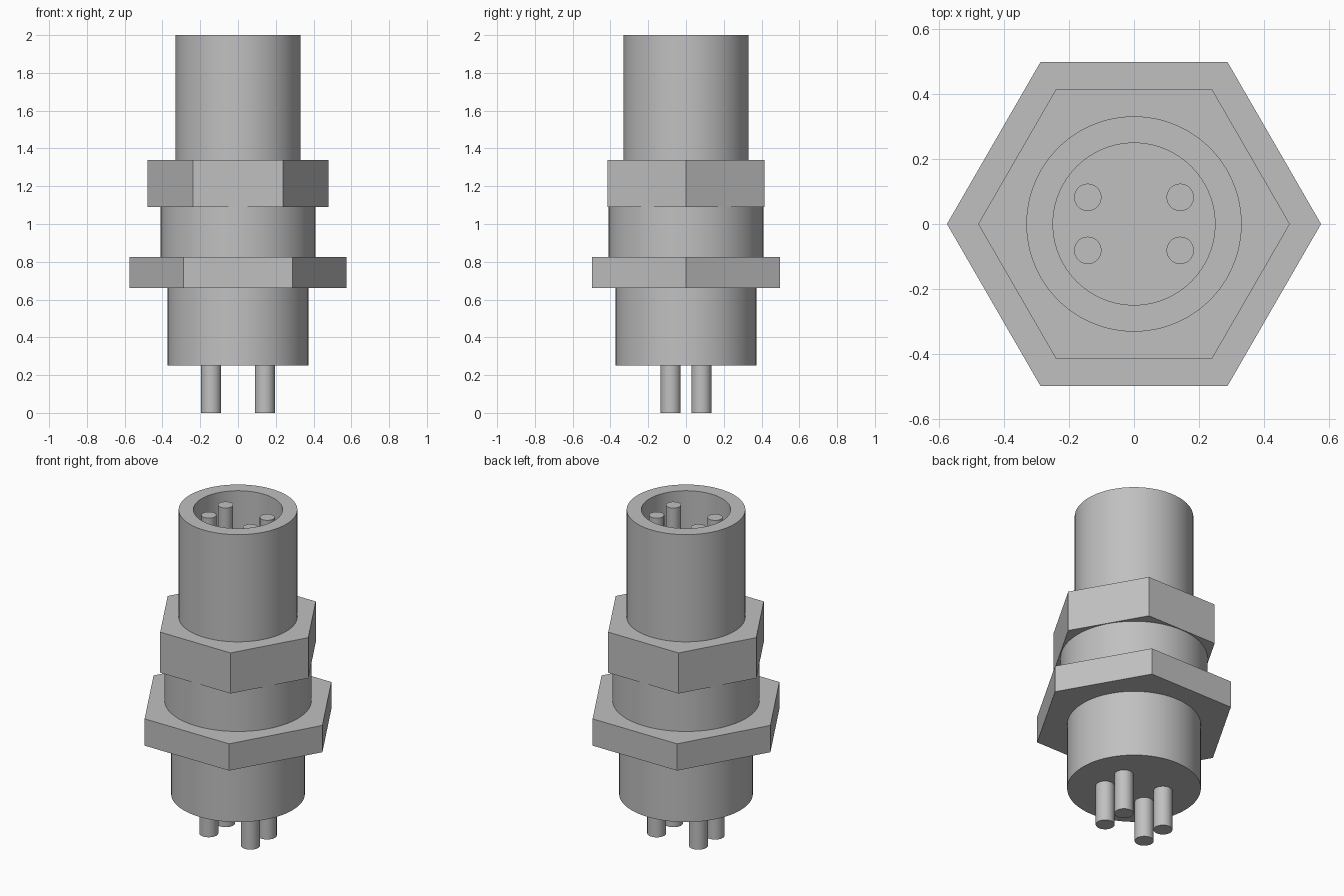
import bpy
import bmesh
from math import cos, sin, pi, radians

cube = bpy.data.objects.get("Cube")
if cube:
    bpy.data.objects.remove(cube, do_unlink=True)

# Single metal colour
metal = bpy.data.materials.new("grey_metal")
metal.use_nodes = True
colour = (0.53, 0.53, 0.53, 1)
metal.diffuse_color = colour
metal.node_tree.nodes["Principled BSDF"].inputs["Base Color"].default_value = colour


def turned(name, profile, sides=96, centre=(0, 0)):
    """Revolve (radius, height) points about z and cap both ends."""
    bm = bmesh.new()
    rings = []
    for r, z in profile:
        angles = [2 * pi * i / sides for i in range(sides)]
        rings.append([bm.verts.new((r * cos(a), r * sin(a), z)) for a in angles])
    for low, high in zip(rings, rings[1:]):
        for i in range(sides):
            j = (i + 1) % sides
            bm.faces.new((low[i], low[j], high[j], high[i]))
    bm.faces.new(rings[0][::-1])
    bm.faces.new(rings[-1])
    bmesh.ops.recalc_face_normals(bm, faces=bm.faces)
    mesh = bpy.data.meshes.new(name)
    bm.to_mesh(mesh)
    bm.free()
    mesh.materials.append(metal)
    obj = bpy.data.objects.new(name, mesh)
    obj.location = (centre[0], centre[1], 0)
    bpy.context.collection.objects.link(obj)
    bpy.ops.object.select_all(action="DESELECT")
    obj.select_set(True)
    bpy.context.view_layer.objects.active = obj
    bpy.ops.object.shade_smooth_by_angle(angle=radians(30))
    return obj


def rod(name, radius, bottom, top, **options):
    return turned(name, [(radius, bottom), (radius, top)], **options)


# Stacked body, from the rear end up
rod("lower_body", 0.373, 0.25, 0.66)
rod("lower_hex_flange", 0.575, 0.66, 0.825, sides=6)
rod("middle_collar", 0.41, 0.825, 1.09)
rod("upper_hex_nut", 0.479, 1.09, 1.34, sides=6)

# Hollow barrel with a recessed socket floor
socket_floor = 1.42
turned("socket_barrel", [(0.331, 1.34), (0.331, 2), (0.249, 2), (0.249, socket_floor)])

# Four contacts: thick tails below, thin pins in the socket
for x_side, x in (("left", 0.142), ("right", -0.142)):
    for y_side, y in (("front", -0.081), ("back", 0.082)):
        rod(f"{y_side}_{x_side}_tail", 0.053, 0, 0.25, sides=40, centre=(x, y))
        rod(f"{y_side}_{x_side}_pin", 0.042, socket_floor, 1.96, sides=40, centre=(x, y))
